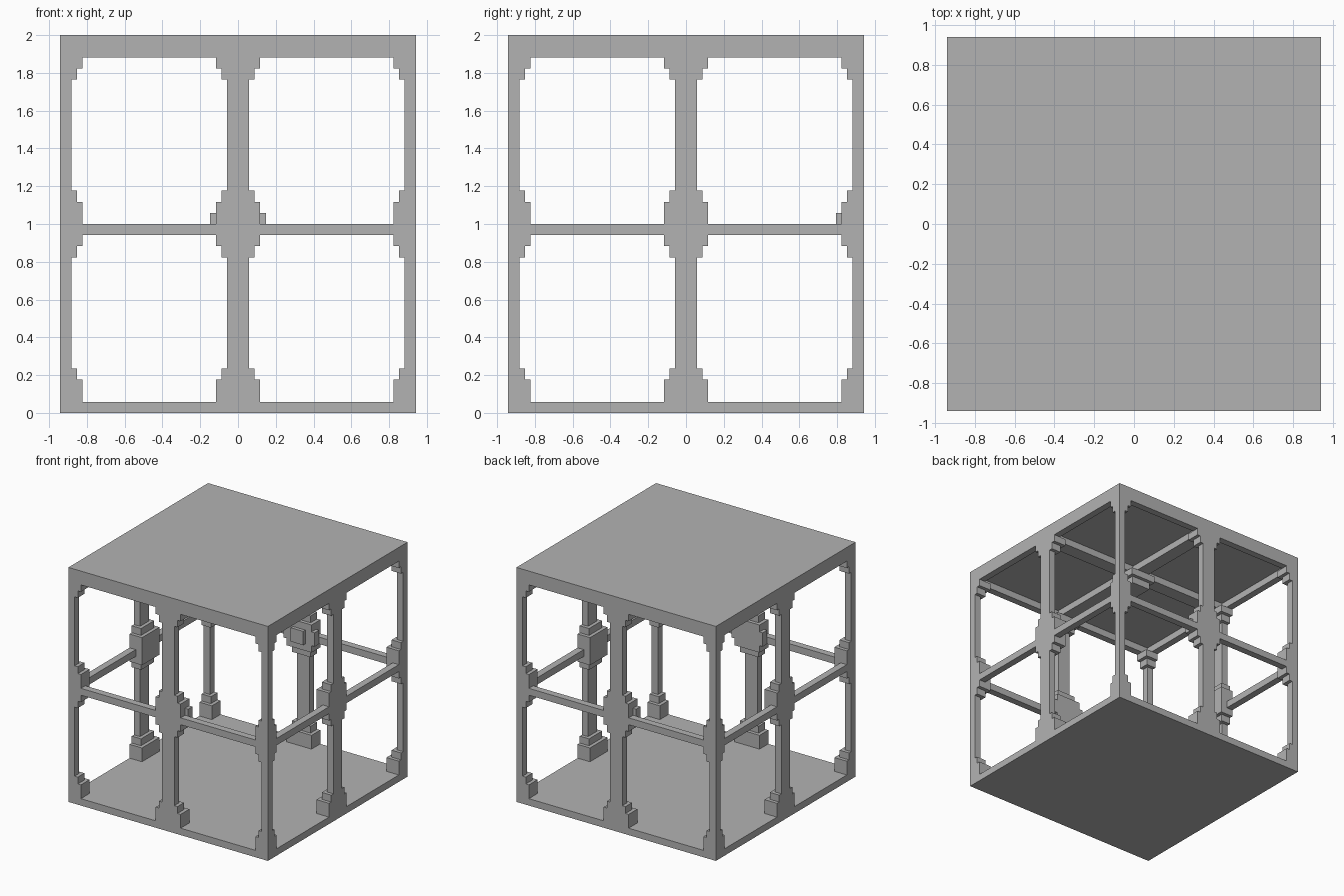
import bpy
import bmesh
from mathutils import Vector

old = bpy.data.objects.get("Cube")
if old:
    bpy.data.objects.remove(old)

U = 2 / 34      # one building block
H = 16          # half width of the frame, in blocks

stone = bpy.data.materials.new("plain grey")
stone.use_nodes = True
grey = (0.45, 0.45, 0.45, 1)
stone.diffuse_color = grey
stone.node_tree.nodes["Principled BSDF"].inputs["Base Color"].default_value = grey


def build(name, boxes):
    """Make one object from boxes given as low and high corners in blocks."""
    bm = bmesh.new()
    for low, high in boxes:
        low, high = Vector(low), Vector(high)
        low.x, low.y = max(low.x, -H), max(low.y, -H)
        high.x, high.y = min(high.x, H), min(high.y, H)
        size, middle = (high - low) * U, (high + low) * U / 2
        for v in bmesh.ops.create_cube(bm, size=1)["verts"]:
            v.co = Vector(a * b for a, b in zip(v.co, size)) + middle
    mesh = bpy.data.meshes.new(name)
    bm.to_mesh(mesh)
    bm.free()
    mesh.materials.append(stone)
    obj = bpy.data.objects.new(name, mesh)
    bpy.context.collection.objects.link(obj)


def block(x, y, half, z0, z1):
    """Square block around a post axis, trimmed at the outer walls."""
    return (x - half, y - half, z0), (x + half, y + half, z1)


def ring(z0, z1):
    """Square ring of beams one block wide around the outside."""
    i = H - 1
    return [((-H, -H, z0), (H, -i, z1)), ((-H, i, z0), (H, H, z1)),
            ((-H, -i, z0), (-i, i, z1)), ((i, -i, z0), (H, i, z1))]


# Floor, roof and the rings of beams
build("floor", [((-H, -H, 0), (H, H, 1))])
build("roof", [((-H, -H, 33), (H, H, 34))])
build("roof_edge_beams", ring(32, 33))
build("middle_beams", ring(16, 17))

# Crossed ceiling beams with a stepped boss
i = H - 1
build("ceiling_cross", [((-i, -1, 32), (i, 1, 33)),
                        ((-1, -i, 32), (1, -1, 33)), ((-1, 1, 32), (1, i, 33))])
build("ceiling_boss", [block(0, 0, 2, 31, 32), block(0, 0, 1.5, 30, 31)])

# Posts with stepped base, middle joint and capital
sides = {-1: "right", 0: "middle", 1: "left"}
ends = {-1: "front", 0: "middle", 1: "back"}
for sx in sides:
    for sy in ends:
        if sx == 0 and sy == 0:
            continue
        x, y = sx * H, sy * H
        name = f"{ends[sy]}_{sides[sx]}"
        build(name + "_post", [block(x, y, 1, 1, 32)])
        build(name + "_base", [block(x, y, 2, 1, 3), block(x, y, 1.5, 3, 4)])
        build(name + "_joint", [block(x, y, 1.5, 14, 15), block(x, y, 2, 15, 19),
                                block(x, y, 1.5, 19, 20)])
        build(name + "_capital", [block(x, y, 1.5, 30, 31), block(x, y, 2, 31, 32)])

# Small studs on the front and back joints
build("back_joint_studs", [((-2.5, H - 2, 16), (2.5, H - 1, 18)),
                           ((-1, H - 2.5, 16), (1, H - 2, 18))])
build("front_joint_studs", [((-2.5, 1 - H, 16), (2.5, 2 - H, 18))])
